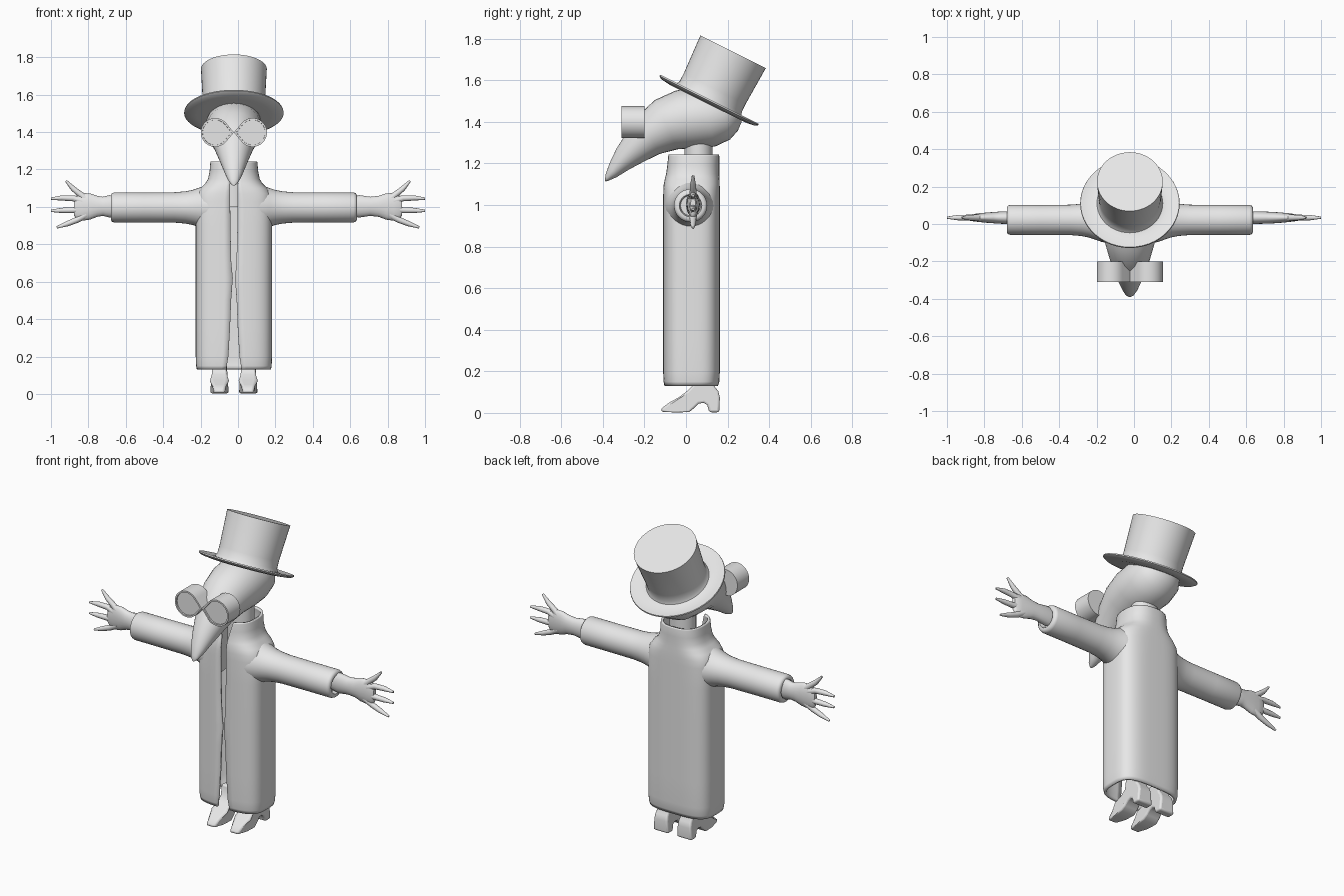
import bpy, bmesh, math
from mathutils import Vector, Matrix

C = -0.022  # x of the figure's middle plane
grey = bpy.data.materials.new("plain_grey")
grey.diffuse_color = (0.8, 0.8, 0.8, 1)


def finish(name, bm, angle=40):
    bmesh.ops.recalc_face_normals(bm, faces=bm.faces)
    me = bpy.data.meshes.new(name)
    bm.to_mesh(me)
    bm.free()
    me.materials.append(grey)
    ob = bpy.data.objects.new(name, me)
    bpy.context.collection.objects.link(ob)
    bpy.ops.object.select_all(action='DESELECT')
    ob.select_set(True)
    bpy.context.view_layer.objects.active = ob
    bpy.ops.object.shade_smooth_by_angle(angle=math.radians(angle))
    return ob


def loft(name, rings, closed=True, caps=True, angle=40):
    """Skin a list of point rings."""
    bm = bmesh.new()
    vr = [[bm.verts.new(p) for p in r] for r in rings]
    n = len(rings[0])
    for a, b in zip(vr, vr[1:]):
        for i in range(n if closed else n - 1):
            j = (i + 1) % n
            bm.faces.new((a[i], a[j], b[j], b[i]))
    if caps:
        bm.faces.new(vr[0])
        bm.faces.new(vr[-1])
    return finish(name, bm, angle)


def ellipse(c, a, b, n=24):
    c, a, b = Vector(c), Vector(a), Vector(b)
    return [c + a * math.cos(2 * math.pi * i / n) + b * math.sin(2 * math.pi * i / n)
            for i in range(n)]


# Coat: rounded-box rings, open along the front: z, half width, front, back, power, half gap
coat_rings = [
    (0.13, .198, -.104, .154, 3.4, .040), (0.15, .202, -.108, .160, 3.4, .038),
    (0.20, .204, -.110, .163, 3.4, .030), (0.35, .204, -.110, .163, 3.4, .021),
    (0.50, .204, -.110, .163, 3.4, .015), (0.62, .204, -.110, .163, 3.4, .006),
    (0.70, .204, -.110, .163, 3.4, .014), (0.90, .204, -.110, .163, 3.4, .019),
    (1.03, .204, -.110, .163, 3.3, .020), (1.07, .199, -.109, .163, 3.1, .020),
    (1.10, .180, -.107, .162, 2.9, .020), (1.125, .153, -.102, .161, 2.7, .021),
    (1.15, .138, -.096, .160, 2.6, .025), (1.19, .130, -.092, .160, 2.5, .035),
    (1.235, .126, -.090, .160, 2.5, .048), (1.243, .124, -.088, .158, 2.5, .050)]


def coat_ring(z, hx, yf, yb, p, gap, n=72):
    t0 = math.asin((gap / hx) ** (p / 2))
    yc, hy = (yf + yb) / 2, (yb - yf) / 2
    pts = []
    for i in range(n + 1):
        t = t0 + (2 * math.pi - 2 * t0) * i / n
        s, c = math.sin(t), math.cos(t)
        pts.append((C + hx * math.copysign(abs(s) ** (2 / p), s),
                    yc - hy * math.copysign(abs(c) ** (2 / p), c), z))
    return pts


coat = loft("coat", [coat_ring(*r) for r in coat_rings], closed=False, caps=False, angle=50)
shell = coat.modifiers.new("cloth_thickness", 'SOLIDIFY')
shell.thickness = 0.014
shell.offset = -1

# Neck
loft("neck", [ellipse((C, .06, z), (.075, 0, 0), (0, .068, 0)) for z in (1.0, 1.36)])

# Beaked head: upper point, lower point (y, z) and half width of each section
head = [(-.390, 1.120, -.388, 1.113, .006), (-.386, 1.150, -.372, 1.117, .022),
        (-.368, 1.200, -.335, 1.133, .040), (-.335, 1.270, -.275, 1.170, .062),
        (-.285, 1.350, -.200, 1.210, .086), (-.230, 1.430, -.125, 1.246, .110),
        (-.150, 1.505, -.040, 1.268, .134), (-.050, 1.550, .050, 1.272, .150),
        (.060, 1.570, .140, 1.281, .152), (.150, 1.555, .212, 1.315, .138),
        (.220, 1.520, .250, 1.358, .102), (.255, 1.470, .268, 1.400, .045)]
loft("beaked_head", [ellipse((C, (a + c) / 2, (b + d) / 2), (w, 0, 0),
                             (0, (a - c) / 2, (b - d) / 2), 32) for a, b, c, d, w in head], angle=60)

# Top hat, tilted back
hat = [(.10, -.004), (.20, -.008), (.25, -.002), (.266, .008), (.264, .015), (.25, .012),
       (.20, .004), (.176, .010), (.167, .028), (.166, .07), (.176, .270)]
tilt = Matrix.Translation((C, .106, 1.495)) @ Matrix.Rotation(math.radians(-26.5), 4, 'X')
loft("top_hat", [[tilt @ p for p in ellipse((0, 0, h), (r, 0, 0), (0, r, 0), 48)]
                 for r, h in hat], angle=45)


# Goggles: drop-shaped barrels that meet at the nose
def drop(side, k, y):
    r, d = .077, .100
    a0 = math.acos(r / d)
    pts = [(-d, 0)]
    for i in range(33):
        a = math.pi - a0 - (2 * math.pi - 2 * a0) * i / 32
        pts.append((r * math.cos(a), r * math.sin(a)))
    return [(C + side * (.1 + k * x), y, 1.398 + k * z) for x, z in pts]


for side, tag in ((-1, "left"), (1, "right")):
    loft(tag + "_goggle", [drop(side, 1, -.20), drop(side, 1, -.31), drop(side, .88, -.31),
                           drop(side, .87, -.302)], angle=30)

# Sleeves: flared at the shoulder, turned in at the cuff
sleeve = [(.10, .128), (.15, .118), (.19, .104), (.22, .094), (.26, .086), (.32, .081),
          (.48, .080), (.640, .080), (.652, .076), (.658, .066), (.658, .054), (.63, .048)]
for side, tag in ((-1, "left"), (1, "right")):
    loft(tag + "_sleeve", [ellipse((C + side * d, .022, .997), (0, r, 0), (0, 0, r), 32)
                           for d, r in sleeve], angle=50)

# Hands: flat palm plus fingers, given as distance out and height
palm = [(.60, 1.003, .045, .030), (.665, 1.003, .060, .034), (.70, 1.003, .051, .032),
        (.73, 1.003, .056, .030), (.77, 1.002, .070, .027), (.81, 1.000, .074, .023),
        (.84, .998, .064, .019), (.855, .998, .045, .012)]
fingers = {"thumb": [(.775, 1.030), (.825, 1.070), (.860, 1.098), (.898, 1.140)],
           "upper_finger": [(.81, 1.030), (.86, 1.046), (.92, 1.048), (.978, 1.044)],
           "middle_finger": [(.81, .990), (.86, .982), (.92, .981), (.978, .979)],
           "lower_finger": [(.79, .960), (.84, .930), (.89, .910), (.947, .890)]}
radii = (.021, .016, .014, .006)
for side, tag, out in ((-1, "left", 0), (1, "right", .044)):
    def reach(d):
        return C + side * (d + out * min(1, max(0, (d - .66) / .06)))
    loft(tag + "_palm", [ellipse((reach(d), .034, z), (0, 0, h), (0, w, 0), 20)
                         for d, z, h, w in palm], angle=60)
    for fname, path in fingers.items():
        a, b = Vector(path[0]), Vector(path[-1])
        nx, nz = -(b - a).normalized().y * side, (b - a).normalized().x
        loft(tag + "_" + fname, [ellipse((reach(d), .034, z), (nx * r, 0, nz * r), (0, r, 0), 12)
                                 for (d, z), r in zip(path, radii)], angle=60)

# Heeled shoes with ankles: side profile (y, z)
shoe = [(-.120, .006), (-.117, .022), (-.08, .050), (-.035, .075), (.005, .105), (.030, .130),
        (.040, .19), (.125, .19), (.135, .130), (.155, .105), (.163, .075), (.160, .003),
        (.112, .003), (.102, .038), (.085, .048), (.062, .045), (.040, .024), (.015, .004),
        (-.05, .002)]


def shoe_ring(cx, s):
    pts = []
    for y, z in shoe:
        w = .050 * (1 - 1.6 * min(.13, z) ** 1.0) * (1 if y > -.03 else 1 + (y + .03) * 5)
        pts.append((cx + s * w, y, z))
    return pts


for side, tag in ((-1, "left"), (1, "right")):
    ob = loft(tag + "_shoe", [shoe_ring(C + side * .077, s) for s in (-1, 1)], angle=60)
    bev = ob.modifiers.new("soft_edges", 'BEVEL')
    bev.width = 0.012
    bev.segments = 3
    bev.limit_method = 'ANGLE'
    bev.angle_limit = math.radians(50)
